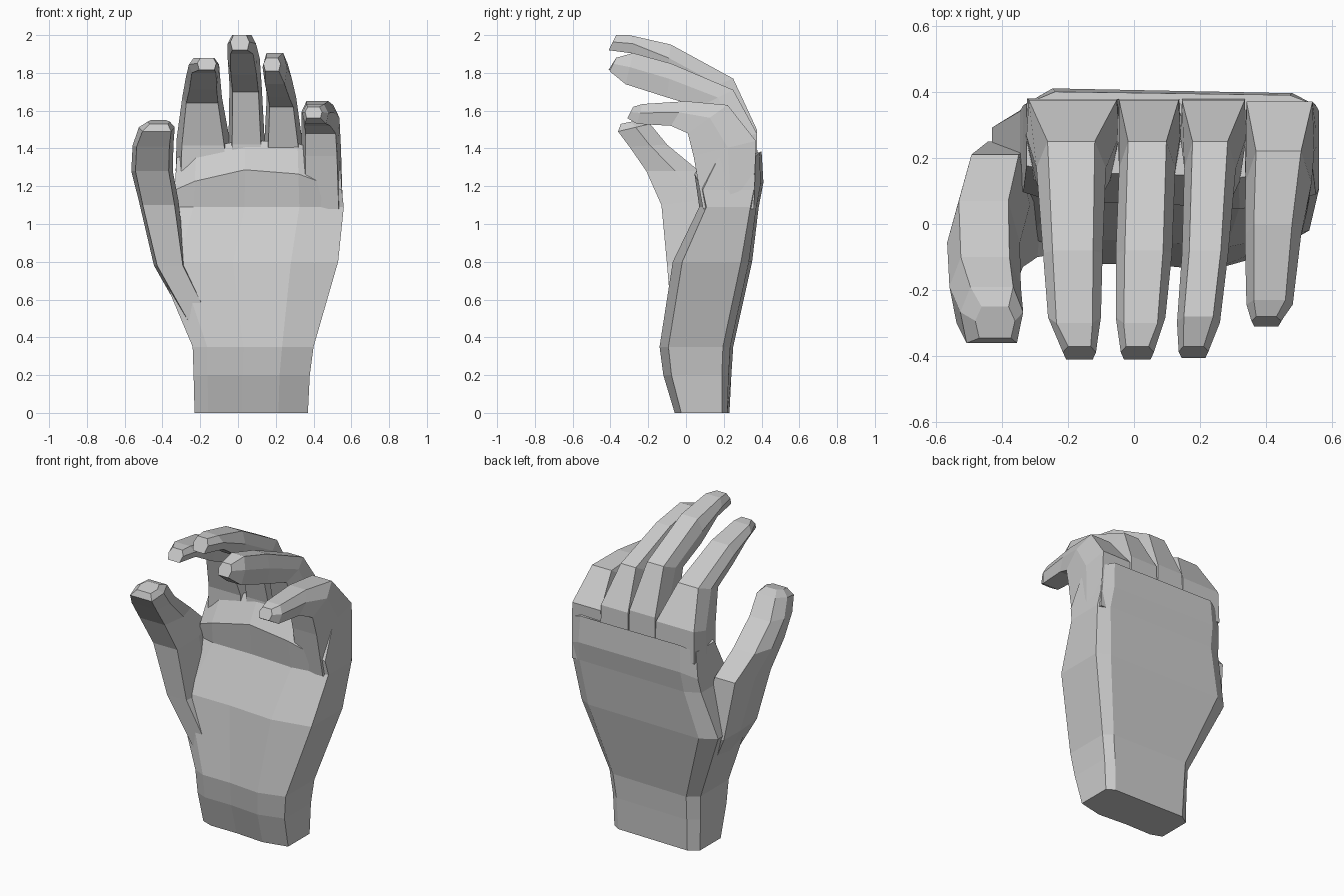
import bpy, bmesh


def loft(name, rings):
    """Skin a list of equal-length point rings and cap both ends."""
    bm = bmesh.new()
    loops = [[bm.verts.new(p) for p in r] for r in rings]
    n = len(loops[0])
    for a, b in zip(loops, loops[1:]):
        for i in range(n):
            j = (i + 1) % n
            bm.faces.new((a[i], a[j], b[j], b[i]))
    bm.faces.new(loops[0][::-1])
    bm.faces.new(loops[-1])
    bmesh.ops.recalc_face_normals(bm, faces=bm.faces)
    me = bpy.data.meshes.new(name)
    bm.to_mesh(me)
    bm.free()
    ob = bpy.data.objects.new(name, me)
    bpy.context.collection.objects.link(ob)
    return ob


def digit(name, profile, widths, k=1.0, root_rings=2):
    """profile: (back y, back z, front y, front z); widths: (centre x, half width).
    k scales the length above the palm; root rings are boxier to close the knuckles."""
    lift = lambda z: 1.4 + (z - 1.4) * k
    rings = []
    for i, ((yb, zb, yf, zf), (x, w)) in enumerate(zip(profile, widths)):
        top = .95 if i < root_rings else .68
        section = [(-top, 0), (-1, .45), (-.8, 1), (.8, 1), (1, .45), (top, 0)]
        zb, zf = lift(zb), lift(zf)
        rings.append([(x + s * w, yb + (yf - yb) * t, zb + (zf - zb) * t)
                      for s, t in section])
    return loft(name, rings)


# Palm and wrist: z, left x, right x, front y, back y, arch of the ring
palm_section = [(0, .14), (.12, .05), (.42, .05), (.74, 0), (1, .12),
                (1, .86), (.92, .96), (.1, 1), (0, .86)]
palm_rows = [(0, -.23, .37, -.06, .23, 0),
             (.2, -.235, .38, -.12, .24, 0),
             (.35, -.24, .40, -.14, .25, 0),
             (.8, -.43, .53, -.07, .35, 0),
             (1.09, -.345, .56, .07, .385, 0),
             (1.29, -.335, .55, .045, .41, .11),
             (1.45, -.325, .54, .14, .40, .10)]
loft("palm", [[(xl + (xr - xl) * u, yf + (yb - yf) * v, z - arch * (2 * u - 1) ** 2)
               for u, v in palm_section]
              for z, xl, xr, yf, yb, arch in palm_rows])

# Index and middle fingers share one curled profile
curl = [(.38, 1.25, .13, 1.25), (.375, 1.50, .13, 1.42), (.25, 1.77, .07, 1.70),
        (-.08, 1.95, -.10, 1.79), (-.30, 2.0, -.26, 1.90), (-.37, 2.0, -.41, 1.92)]
digit("index_finger", curl,
      [(-.185, .145), (-.185, .14), (-.19, .105), (-.185, .09), (-.18, .08), (-.165, .05)], .8)
digit("middle_finger", curl,
      [(.045, .10), (.045, .095), (.04, .085), (.03, .085), (.02, .075), (.01, .05)])

# Ring finger is thicker and bends down at the tip
digit("ring_finger",
      [(.38, 1.25, .13, 1.25), (.375, 1.48, .13, 1.40), (.25, 1.71, .07, 1.62),
       (-.08, 1.85, -.10, 1.67), (-.28, 1.905, -.32, 1.74), (-.37, 1.88, -.405, 1.81)],
      [(.24, .10), (.24, .10), (.23, .078), (.215, .07), (.195, .065), (.18, .045)])

# Little finger curls further forward and flows into the palm's edge
digit("little_finger",
      [(.36, 1.08, .09, 1.08), (.37, 1.44, .04, 1.36), (.22, 1.63, .01, 1.48),
       (0, 1.65, -.08, 1.52), (-.23, 1.635, -.26, 1.53), (-.28, 1.62, -.31, 1.56)],
      [(.445, .11), (.44, .105), (.437, .1), (.42, .085), (.41, .07), (.40, .045)])

# Thumb with its root sunk into the palm
digit("thumb",
      [(.13, .42, -.07, .42), (.25, .78, -.10, .78), (.21, 1.14, -.13, 1.10),
       (.07, 1.28, -.21, 1.28), (-.10, 1.42, -.30, 1.41), (-.19, 1.53, -.36, 1.49),
       (-.25, 1.55, -.345, 1.53)],
      [(-.17, .07), (-.36, .085), (-.42, .105),
       (-.455, .11), (-.45, .108), (-.43, .095), (-.42, .06)])
